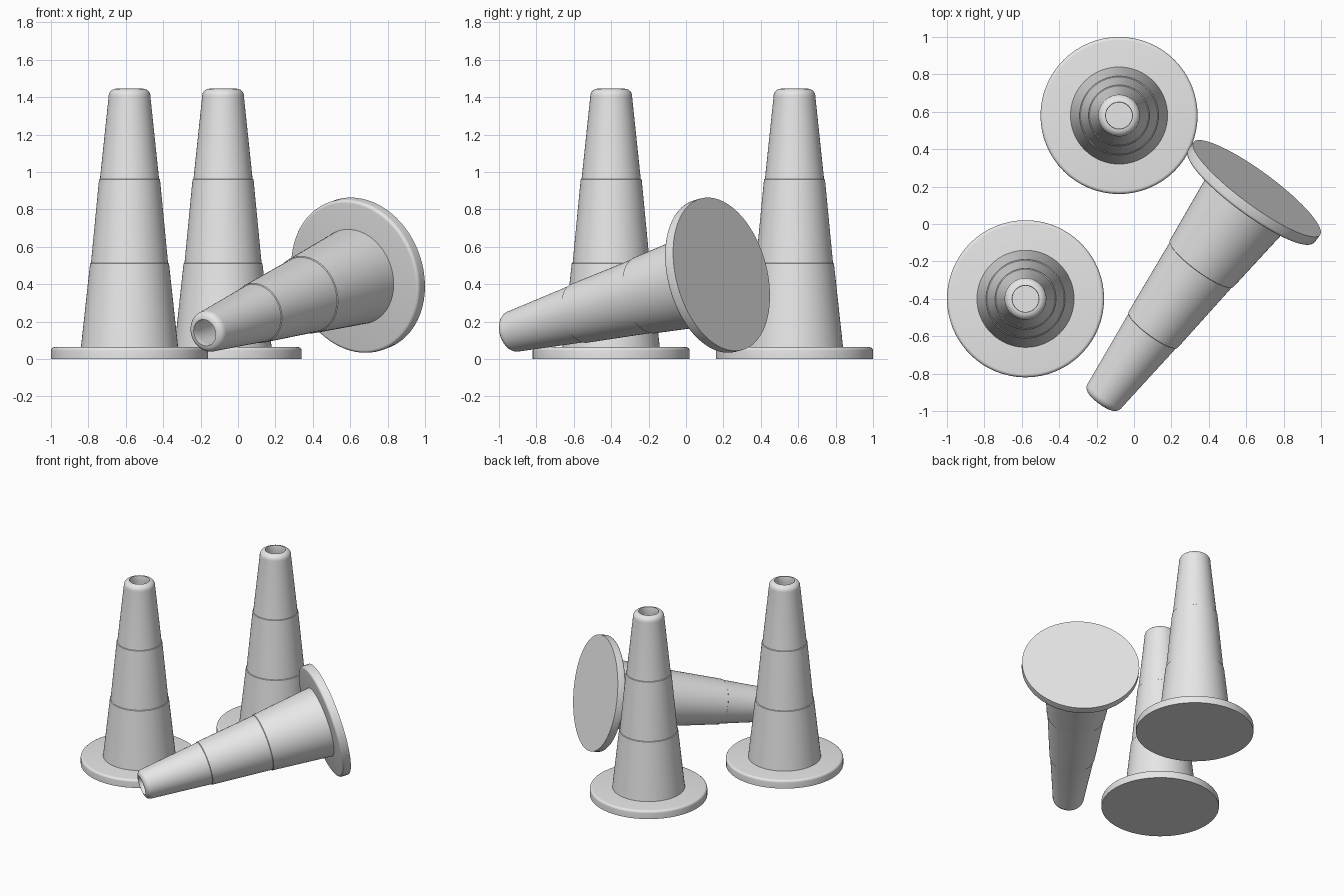
import bpy, bmesh, math
from mathutils import Matrix, Vector

cube = bpy.data.objects.get("Cube")
if cube:
    bpy.data.objects.remove(cube, do_unlink=True)

SIDES = 64

grey = bpy.data.materials.new("plain_grey")
grey.use_nodes = True
grey.diffuse_color = (0.8, 0.8, 0.8, 1)
grey.node_tree.nodes["Principled BSDF"].inputs["Base Color"].default_value = (0.8, 0.8, 0.8, 1)


def arc(cx, cz, r, start, end, steps=5):
    """Points of a rounded corner in the (radius, height) plane."""
    angles = [math.radians(start + (end - start) * i / steps) for i in range(steps + 1)]
    return [(cx + r * math.cos(a), cz + r * math.sin(a)) for a in angles]


def lathe(name, profile, matrix):
    """Turn a (radius, height) profile about the z axis."""
    bm = bmesh.new()
    rings = []
    for r, z in profile:
        count = SIDES if r > 0 else 1
        rings.append([bm.verts.new((r * math.cos(math.tau * i / SIDES),
                                    r * math.sin(math.tau * i / SIDES), z))
                      for i in range(count)])
    for a, b in zip(rings, rings[1:]):
        for i in range(SIDES):
            j = (i + 1) % SIDES
            corners = [a[i % len(a)], a[j % len(a)], b[j % len(b)], b[i % len(b)]]
            bm.faces.new(list(dict.fromkeys(corners)))
    mesh = bpy.data.meshes.new(name)
    bm.to_mesh(mesh)
    bm.free()
    mesh.materials.append(grey)
    obj = bpy.data.objects.new(name, mesh)
    bpy.context.collection.objects.link(obj)
    obj.matrix_world = matrix
    bpy.ops.object.select_all(action="DESELECT")
    obj.select_set(True)
    bpy.context.view_layer.objects.active = obj
    bpy.ops.object.shade_smooth_by_angle(angle=math.radians(35))


# Round foot with a softened upper rim
base = [(0, 0), (0.42, 0)] + arc(0.402, 0.045, 0.018, 0, 90) + [(0, 0.063)]
# Tapered sleeves, each with a fine lip where the next begins
lower = [(0.26, 0.06), (0.211, 0.51), (0.206, 0.513)]
middle = [(0.206, 0.513), (0.163, 0.96), (0.158, 0.963)]
# Rounded tip turning into the hollow inside
upper = ([(0.158, 0.963), (0.112, 1.4)] + arc(0.072, 1.405, 0.04, 8, 90)
         + [(0.07, 1.435), (0.07, 1.4), (0.22, 0.064)])
parts = {"base": base, "lower_section": lower,
         "middle_section": middle, "upper_section": upper}

# Two cones standing, one lying with its tip towards the front
tilt, heading = math.radians(12.5), math.radians(36.3)
axis = Vector((-math.sin(heading) * math.cos(tilt),
               -math.cos(heading) * math.cos(tilt), -math.sin(tilt)))
lying = Vector((0, 0, 1)).rotation_difference(axis).to_matrix().to_4x4()
cones = {
    "front_cone": Matrix.Translation((-0.58, -0.4, 0)),
    "back_cone": Matrix.Translation((-0.08, 0.58, 0)),
    "fallen_cone": Matrix.Translation((0.657, 0.19, 0.453)) @ lying,
}
for cone, matrix in cones.items():
    for part, profile in parts.items():
        lathe(cone + "_" + part, profile, matrix)
